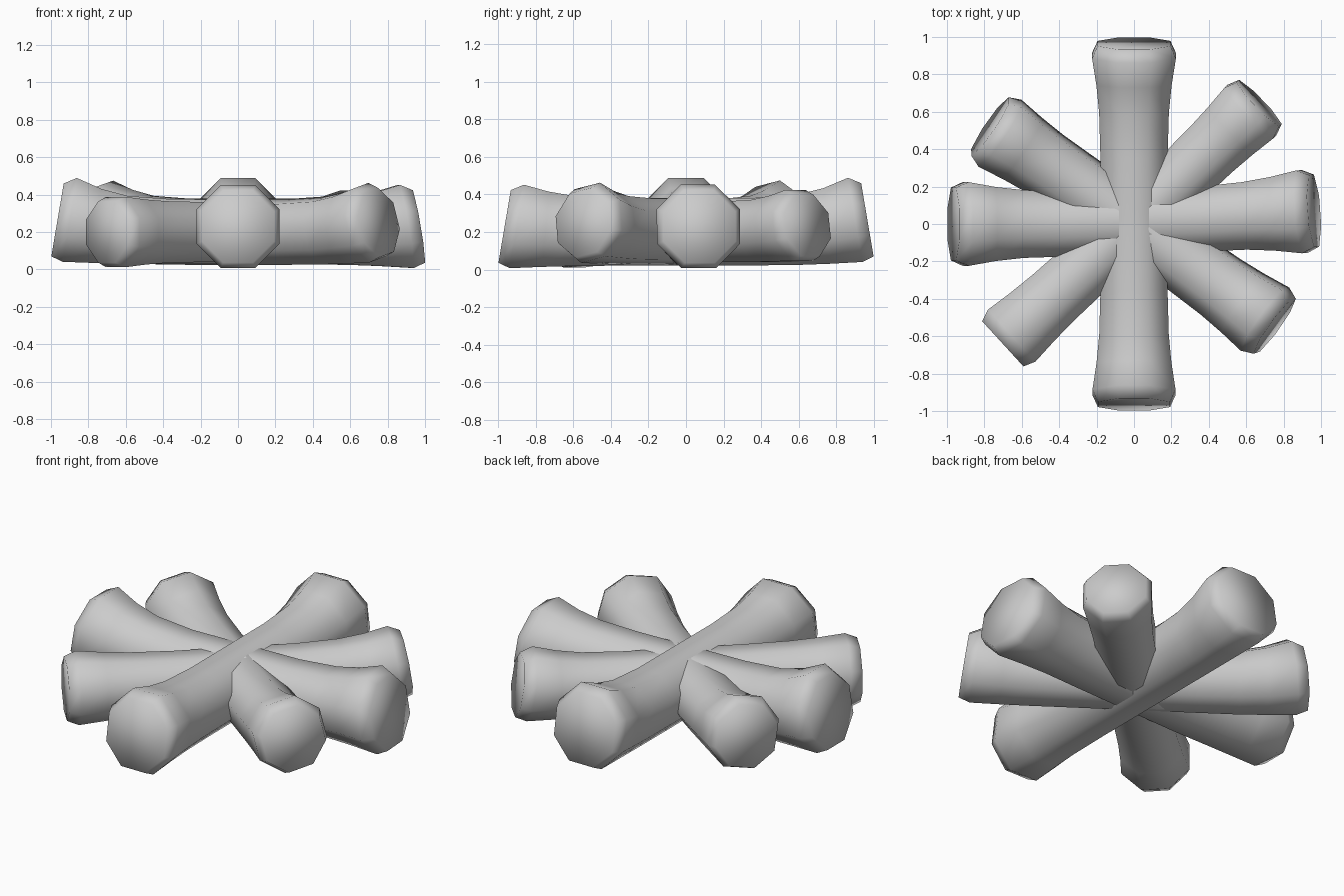
import bpy, bmesh
from math import cos, sin, radians, pi
from mathutils import Vector

if "Cube" in bpy.data.objects:
    bpy.data.objects.remove(bpy.data.objects["Cube"])

SIDES = 8
MID_Z = 0.2
# distance along the half log (fraction of shoulder), flare amount
STATIONS = [(0.39, 0.03), (0.66, 0.18), (0.83, 0.5), (1.0, 1.0)]


def ring(bm, direction, side, d, z, apothem, tilt, roll):
    """One octagonal section, leaning back by tilt."""
    radius = apothem / cos(pi / SIDES)
    verts = []
    for i in range(SIDES):
        a = 2 * pi * (i + 0.5) / SIDES + roll
        up = radius * sin(a)
        p = direction * (d - tilt * up) + side * radius * cos(a)
        verts.append(bm.verts.new((p.x, p.y, z + up)))
    return verts


def half_rings(bm, end, flip, mid_r):
    """Sections from the waist out to the bevelled tip."""
    angle, tip, z, r, tilt, roll = end
    direction = Vector((cos(radians(angle)), sin(radians(angle)), 0))
    side = Vector((-direction.y, direction.x, 0)) * flip
    shoulder = tip - 0.065
    out = []
    for f, t in STATIONS:
        out.append(ring(bm, direction, side, shoulder * f,
                        MID_Z + (z - MID_Z) * t, mid_r + (r - mid_r) * t,
                        tilt * t, radians(roll)))
    out.append(ring(bm, direction, side, tip, z, r * 0.87, tilt, radians(roll)))
    return out


def log(name, mid_r, end_a, end_b):
    bm = bmesh.new()
    a = half_rings(bm, end_a, 1, mid_r)
    b = half_rings(bm, end_b, -1, mid_r)
    rings = a[::-1] + b
    for r0, r1 in zip(rings, rings[1:]):
        for i in range(SIDES):
            j = (i + 1) % SIDES
            bm.faces.new((r0[i], r0[j], r1[j], r1[i]))
    bm.faces.new(rings[0])
    bm.faces.new(rings[-1])
    bmesh.ops.recalc_face_normals(bm, faces=bm.faces)
    for f in bm.faces:
        f.smooth = True
    mesh = bpy.data.meshes.new(name)
    bm.to_mesh(mesh)
    bm.free()
    ob = bpy.data.objects.new(name, mesh)
    bpy.context.collection.objects.link(ob)


# each end: heading, tip distance, centre height, apothem, lean, roll
# large crossing logs
log("front_back_log", 0.178, (-90, 0.965, 0.23, 0.222, 0.17, 0),
    (90, 0.965, 0.265, 0.224, 0.17, 0))
log("left_right_log", 0.172, (4.2, 0.965, 0.23, 0.222, 0.17, 0),
    (180, 0.965, 0.265, 0.224, 0.17, 0))
# smaller diagonal logs
log("diagonal_log_a", 0.165, (-36, 0.93, 0.25, 0.2, 0.15, 12),
    (145.9, 0.93, 0.262, 0.2, 0.15, 12))
log("diagonal_log_b", 0.16, (44, 0.93, 0.235, 0.188, 0.15, 0),
    (222.4, 0.95, 0.2, 0.188, 0.0, 0))
